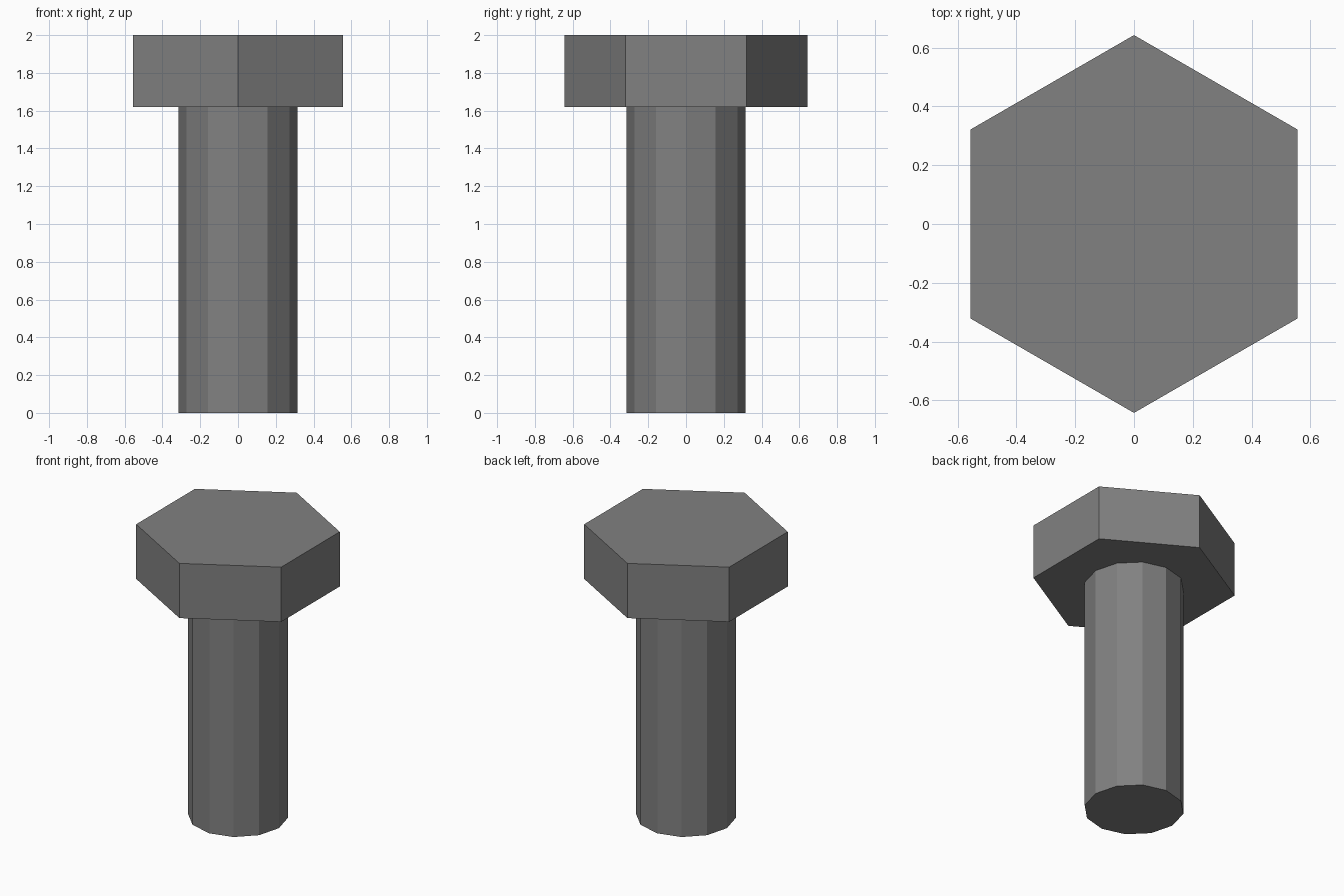
import bpy

cube = bpy.data.objects.get("Cube")
if cube:
    bpy.data.objects.remove(cube, do_unlink=True)

# Steel
steel = bpy.data.materials.new("grey_steel")
steel.use_nodes = True
colour = (0.22, 0.22, 0.22, 1)
steel.diffuse_color = colour
steel.node_tree.nodes["Principled BSDF"].inputs["Base Color"].default_value = colour


def prism(name, sides, radius, bottom, top):
    """Flat-sided upright prism with a corner pointing along y."""
    bpy.ops.mesh.primitive_cylinder_add(
        vertices=sides, radius=radius, depth=top - bottom,
        location=(0, 0, (bottom + top) / 2))
    part = bpy.context.object
    part.name = name
    part.data.materials.append(steel)
    return part


# Shaft and hexagonal head
prism("shaft", 12, 0.315, 0, 1.62)
prism("hex_head", 6, 0.643, 1.62, 2)
